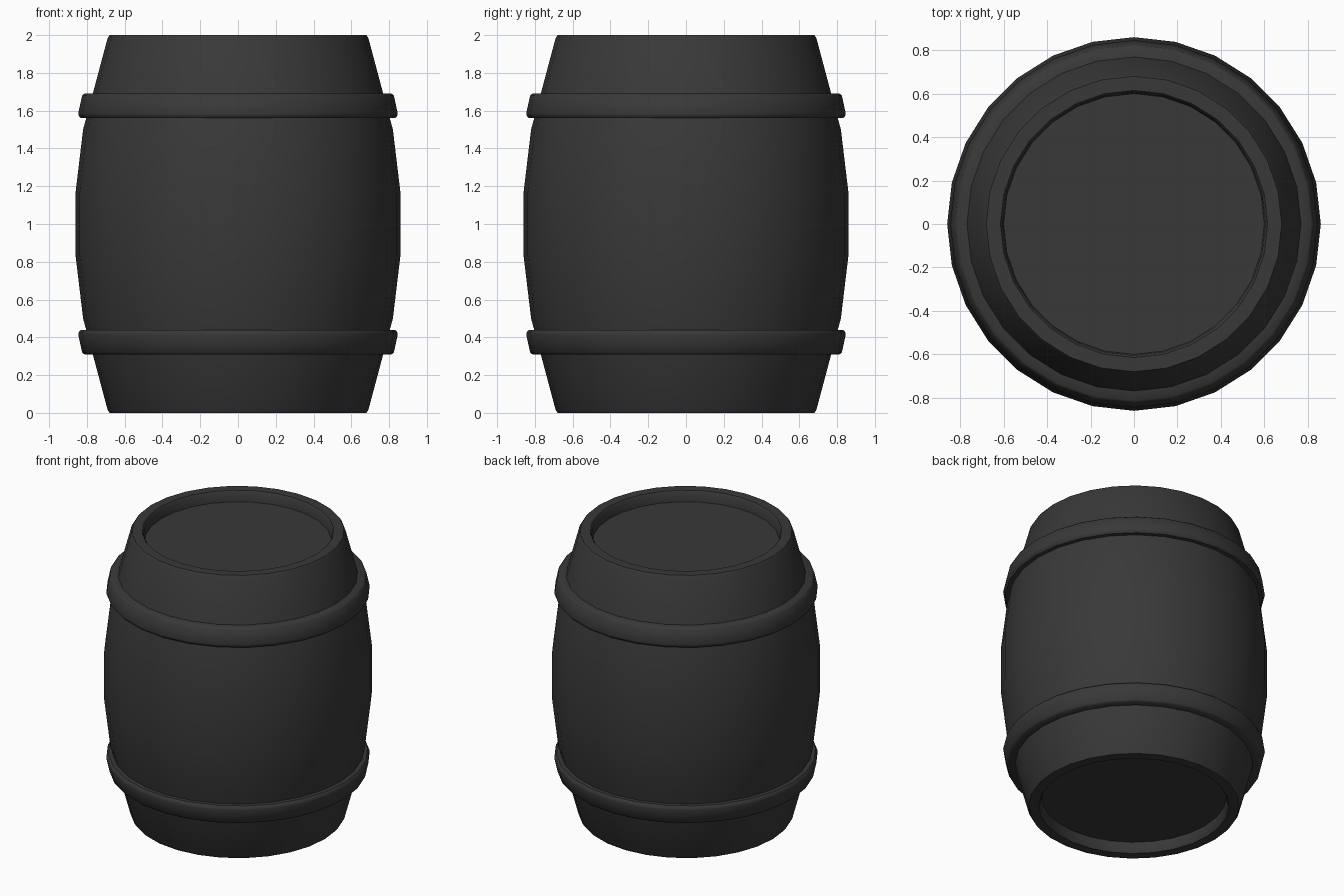
import bpy, bmesh, math

if "Cube" in bpy.data.objects:
    bpy.data.objects.remove(bpy.data.objects["Cube"])

SIDES = 28

mat = bpy.data.materials.new("charcoal")
mat.diffuse_color = (0.04, 0.04, 0.04, 1)
mat.use_nodes = True
mat.node_tree.nodes["Principled BSDF"].inputs["Base Color"].default_value = mat.diffuse_color


def lathe(name, profile, closed=False):
    """Spin (radius, z) points around z; radius 0 becomes a pole cap."""
    bm = bmesh.new()
    rings = []
    for r, z in profile:
        rings.append([bm.verts.new((r * math.cos(2 * math.pi * i / SIDES),
                                    r * math.sin(2 * math.pi * i / SIDES), z))
                      for i in range(SIDES)])
    pairs = list(zip(rings, rings[1:]))
    if closed:
        pairs.append((rings[-1], rings[0]))
    else:
        bm.faces.new(rings[0])
        bm.faces.new(rings[-1])
    for a, b in pairs:
        for i in range(SIDES):
            j = (i + 1) % SIDES
            bm.faces.new((a[i], a[j], b[j], b[i]))
    bmesh.ops.recalc_face_normals(bm, faces=bm.faces)
    mesh = bpy.data.meshes.new(name)
    bm.to_mesh(mesh)
    bm.free()
    mesh.materials.append(mat)
    obj = bpy.data.objects.new(name, mesh)
    bpy.context.collection.objects.link(obj)
    bpy.ops.object.select_all(action='DESELECT')
    obj.select_set(True)
    bpy.context.view_layer.objects.active = obj
    bpy.ops.object.shade_smooth_by_angle(angle=math.radians(40))
    return obj


def flip(profile):
    return [(r, 2 - z) for r, z in reversed(profile)]


# Barrel body: bulging staves with a raised rim around each recessed head
lower = [(0.60, 0.075), (0.605, 0.015), (0.615, 0.0), (0.68, 0.0), (0.69, 0.015),
         (0.775, 0.333), (0.82, 0.5), (0.86, 0.833)]
lathe("barrel_body", lower + flip(lower))

# Hoops: slanted bands with softened outer corners
hoop = [(0.75, 1.69), (0.813, 1.69), (0.825, 1.68), (0.846, 1.585),
        (0.843, 1.573), (0.832, 1.56), (0.78, 1.56)]
lathe("upper_hoop", hoop, closed=True)
lathe("lower_hoop", flip(hoop), closed=True)
